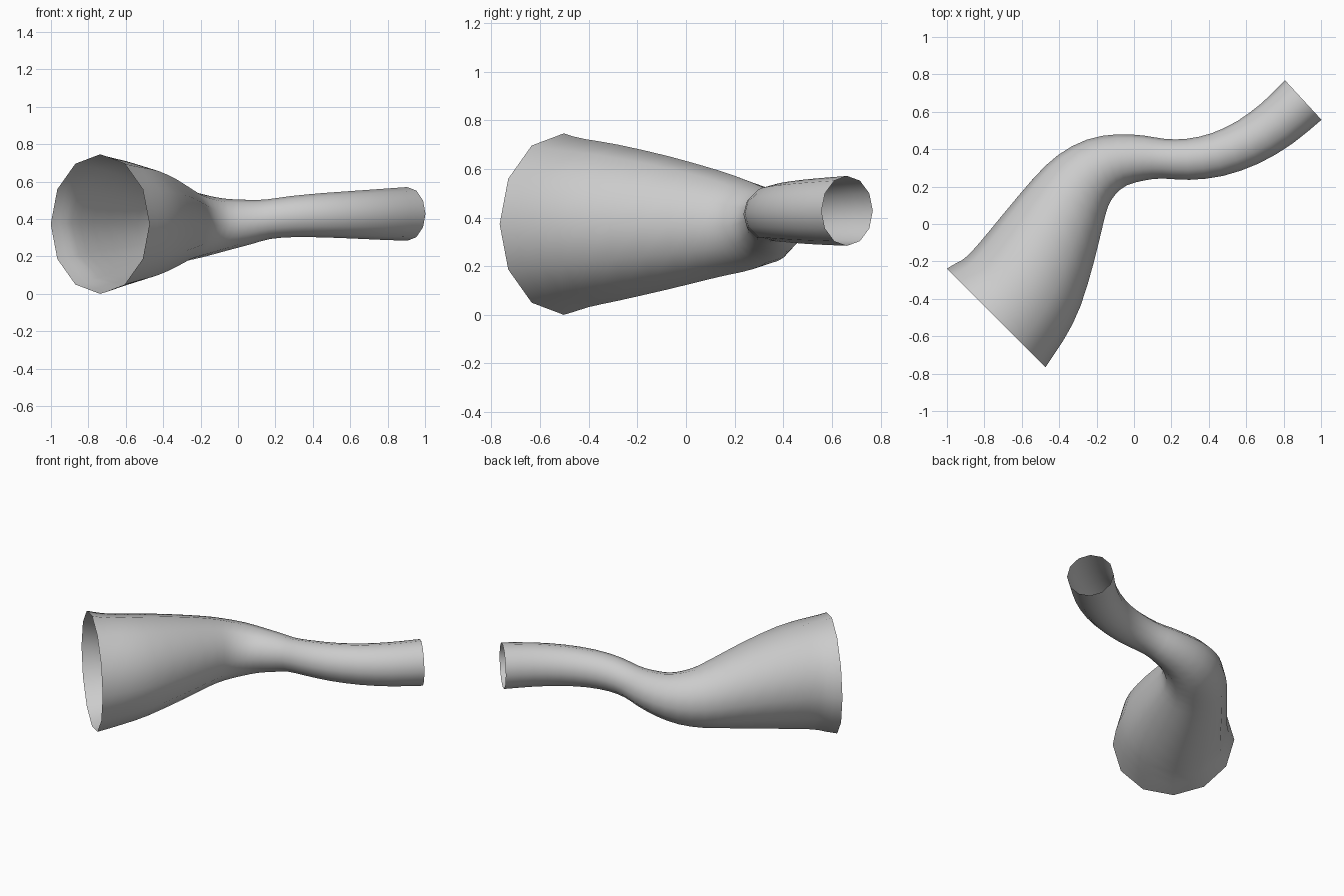
import bpy, bmesh, math
from mathutils import Vector

if "Cube" in bpy.data.objects:
    bpy.data.objects.remove(bpy.data.objects["Cube"])

SIDES = 12
STEPS = 2  # rings per path segment

# Centre line and radius of the horn: x, y, z, radius
PATH = [Vector(p) for p in (
    (-.7375, -.5025, .373, .373), (-.65, -.41, .377, .346), (-.565, -.28, .379, .321),
    (-.455, -.07, .378, .273), (-.35, .13, .373, .22), (-.27, .235, .366, .19),
    (-.175, .305, .365, .165), (-.065, .343, .371, .139), (.06, .353, .385, .119),
    (.16, .349, .399, .106), (.29, .346, .413, .110), (.445, .371, .420, .118),
    (.61, .437, .423, .127), (.765, .538, .425, .136), (.905, .6625, .4275, .1435))]


def spline(points, steps):
    """Catmull-Rom interpolation through the points."""
    pts = [2 * points[0] - points[1]] + points + [2 * points[-1] - points[-2]]
    out = []
    for i in range(1, len(pts) - 2):
        a, b, c, d = pts[i - 1:i + 3]
        for k in range(steps):
            t = k / steps
            out.append((2 * b + (c - a) * t + (2 * a - 5 * b + 4 * c - d) * t ** 2
                        + (3 * b - a - 3 * c + d) * t ** 3) / 2)
    return out + [points[-1]]


# Flared tube, open at both ends
line = spline(PATH, STEPS)
bm = bmesh.new()
rings = []
for i, p in enumerate(line):
    tangent = (line[min(i + 1, len(line) - 1)] - line[max(i - 1, 0)]).to_3d()
    if i in (0, len(line) - 1):
        tangent.z = 0  # upright end rims
    side = tangent.cross(Vector((0, 0, 1))).normalized()
    up = side.cross(tangent).normalized()
    ring = []
    for k in range(SIDES):
        a = 2 * math.pi * k / SIDES
        ring.append(bm.verts.new(p.to_3d() + p.w * (side * math.cos(a) + up * math.sin(a))))
    rings.append(ring)
for r0, r1 in zip(rings, rings[1:]):
    for k in range(SIDES):
        n = (k + 1) % SIDES
        bm.faces.new((r0[k], r1[k], r1[n], r0[n]))
for f in bm.faces:
    f.smooth = True
bm.normal_update()
# Make normals face outward
f = bm.faces[:][0]
if f.normal.dot(f.calc_center_median() - line[0].to_3d()) < 0:
    bmesh.ops.reverse_faces(bm, faces=bm.faces[:])

mesh = bpy.data.meshes.new("flared_tube")
bm.to_mesh(mesh)
bm.free()
bpy.context.collection.objects.link(bpy.data.objects.new("flared_tube", mesh))
